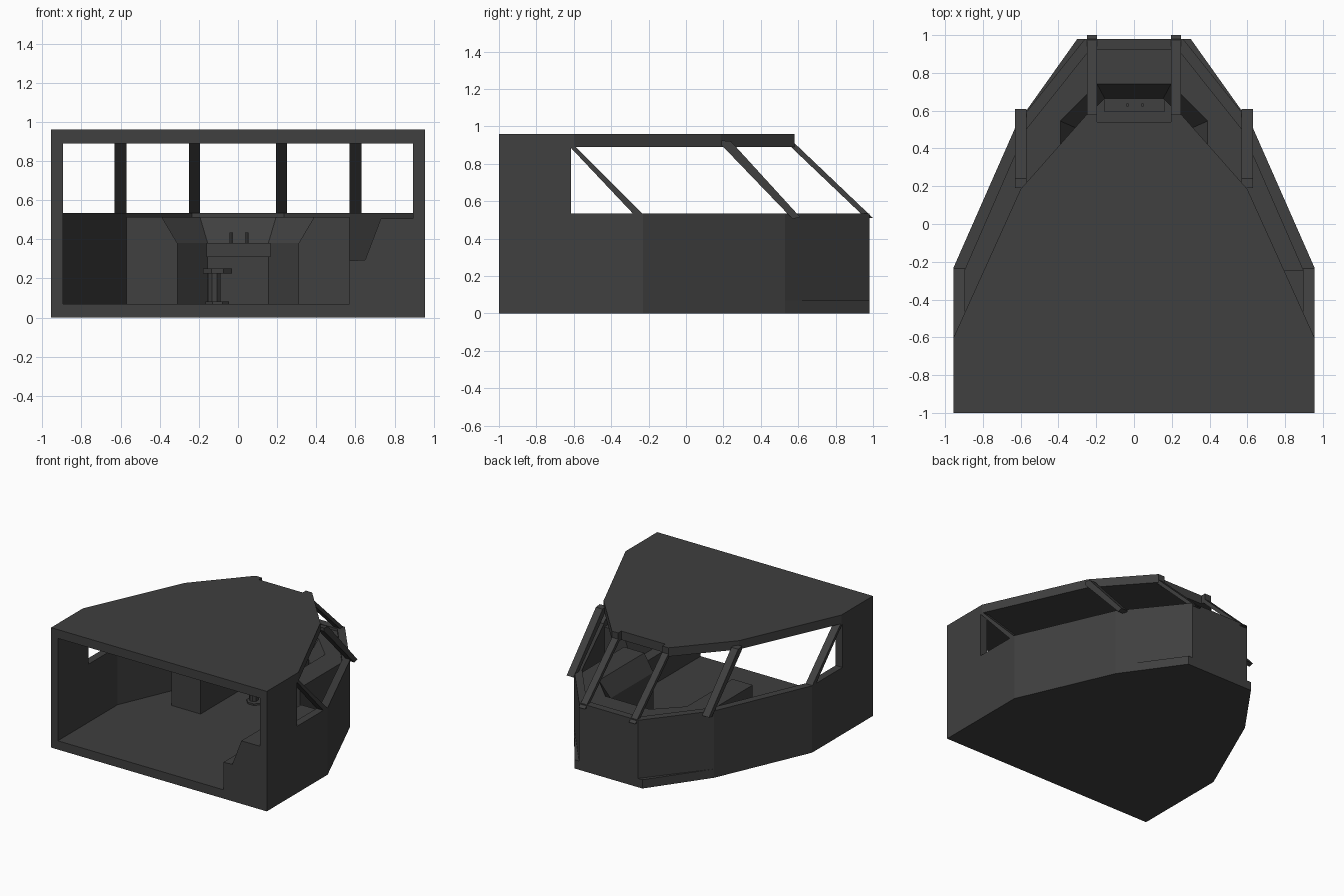
import bpy, bmesh, math

if "Cube" in bpy.data.objects:
    bpy.data.objects.remove(bpy.data.objects["Cube"])

mat = bpy.data.materials.new("dark_grey")
mat.diffuse_color = (0.05, 0.05, 0.05, 1)
mat.use_nodes = True
mat.node_tree.nodes["Principled BSDF"].inputs["Base Color"].default_value = mat.diffuse_color


def loft(name, rings):
    """Solid through rings of 3D points, capped at both ends."""
    bm = bmesh.new()
    vr = [[bm.verts.new(p) for p in r] for r in rings]
    n = len(vr[0])
    for a, b in zip(vr, vr[1:]):
        for i in range(n):
            j = (i + 1) % n
            bm.faces.new((a[i], a[j], b[j], b[i]))
    bm.faces.new(vr[0][::-1])
    bm.faces.new(vr[-1])
    bmesh.ops.recalc_face_normals(bm, faces=bm.faces)
    me = bpy.data.meshes.new(name)
    bm.to_mesh(me)
    bm.free()
    me.materials.append(mat)
    ob = bpy.data.objects.new(name, me)
    bpy.context.collection.objects.link(ob)
    return ob


def slab(name, pts, z0, z1):
    return loft(name, [[(x, y, z) for x, y in pts] for z in (z0, z1)])


def side_prism(name, yz, x0, x1):
    return loft(name, [[(x, y, z) for y, z in yz] for x in (x0, x1)])


def rect(x0, x1, y0, y1):
    return [(x0, y0), (x1, y0), (x1, y1), (x0, y1)]


def mirrored(half):
    """Half outline on the +x side, continued on the -x side."""
    return half + [(-x, y) for x, y in reversed(half)]


def disc(name, x, y, r, z0, z1, n=8):
    a = [2 * math.pi * (i + 0.5) / n for i in range(n)]
    return slab(name, [(x + r * math.cos(t), y + r * math.sin(t)) for t in a], z0, z1)


# hull: floor, lower wall, roof
outer = [(0.955, -1), (0.955, -0.23), (0.62, 0.53), (0.26, 0.98)]
inner = [(0.895, -1), (0.895, -0.245), (0.57, 0.50), (0.235, 0.92)]
slab("floor", mirrored(outer), 0, 0.07)
wall = mirrored(outer) + mirrored([(-x, y) for x, y in inner])
slab("lower_wall", wall, 0.07, 0.535)
slab("roof", mirrored([(0.955, -1), (0.955, -0.6), (0.6, 0.185), (0.25, 0.58),
                       (0.195, 0.58), (0.195, 0.54)]), 0.89, 0.96)

# window struts as (x0, x1, profile in y and z)
struts = [
    ("rear", 0.895, 0.955, [(-0.62, 0.89), (-0.59, 0.89), (-0.23, 0.53), (-0.28, 0.53)]),
    ("middle", 0.57, 0.63, [(0.19, 0.90), (0.19, 0.925), (0.24, 0.92), (0.61, 0.515), (0.57, 0.505)]),
    ("front", 0.195, 0.25, [(0.54, 0.91), (0.575, 0.915), (1.0, 0.51), (0.96, 0.51)]),
]
for s, side in ((1, "right"), (-1, "left")):
    slab(side + "_rear_wall", rect(*sorted((s * 0.895, s * 0.955)), -1, -0.615), 0.535, 0.89)
    for n, x0, x1, prof in struts:
        side_prism(f"{side}_{n}_strut", prof, s * x0, s * x1)
    # floor plate edge sticking out at the bow
    slab(side + "_bow_lip", [(s * 0.62, 0.53), (s * 0.30, 0.98), (s * 0.26, 0.98)], 0, 0.07)

# U-shaped cockpit console with sloped inner panels
back = [(0.235, 0.92), (0.57, 0.50), (0.57, -0.03)]
low = mirrored(back + [(0.31, -0.03), (0.31, 0.51), (0.155, 0.665)])
top = mirrored(back + [(0.39, -0.03), (0.39, 0.545), (0.195, 0.74)])
loft("console", [[(x, y, z) for x, y in r]
                 for r, z in ((low, 0.07), (low, 0.38), (top, 0.515))])
slab("console_shelf", rect(-0.16, 0.165, 0.595, 0.67), 0.31, 0.38)
for i, x in enumerate((-0.035, 0.045)):
    disc(f"control_stick_{i + 1}", x, 0.63, 0.01, 0.38, 0.435, 6)

# stepped cabinet along the right wall, flush with the opening
prof = [(0.57, 0.07), (0.57, 0.29), (0.65, 0.295), (0.73, 0.505), (0.895, 0.505), (0.895, 0.07)]
loft("side_cabinet", [[(x, y, z) for x, z in prof] for y in (-1, -0.245)])

# stool
disc("stool_base", -0.105, 0.37, 0.065, 0.07, 0.083)
disc("stool_post", -0.12, 0.37, 0.034, 0.083, 0.225)
disc("stool_seat", -0.105, 0.37, 0.08, 0.225, 0.25)
